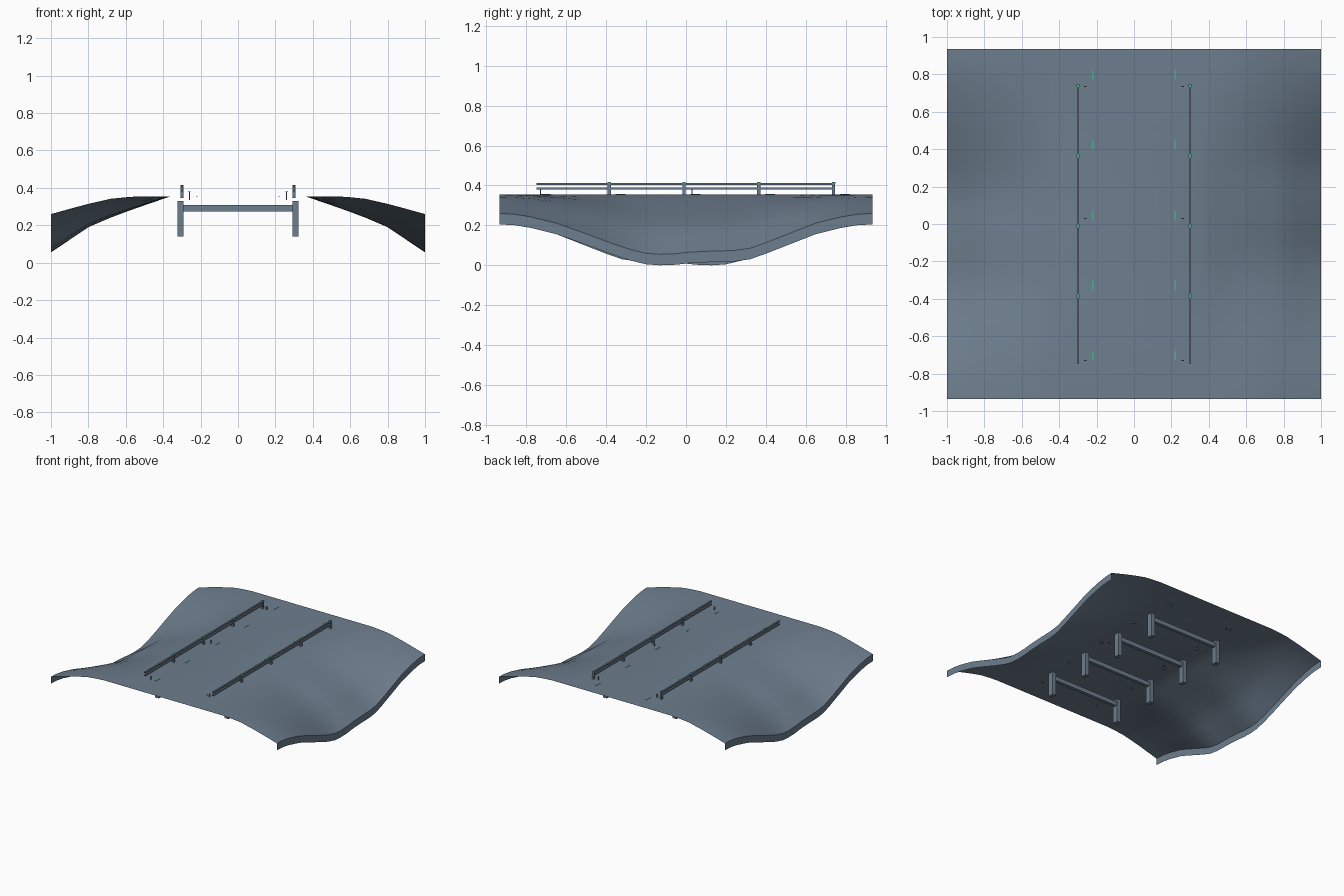
import bpy
import bmesh
from mathutils import Matrix, Vector

cube = bpy.data.objects.get("Cube")
if cube:
    bpy.data.objects.remove(cube, do_unlink=True)


def material(name, rgb):
    mat = bpy.data.materials.new(name)
    mat.use_nodes = True
    mat.diffuse_color = (*rgb, 1)
    mat.node_tree.nodes["Principled BSDF"].inputs["Base Color"].default_value = (*rgb, 1)
    return mat


slate = material("slate grey", (0.155, 0.21, 0.272))
green = material("sea green", (0.07, 0.45, 0.27))


def finish(name, bm, mat):
    mesh = bpy.data.meshes.new(name)
    bm.to_mesh(mesh)
    bm.free()
    obj = bpy.data.objects.new(name, mesh)
    bpy.context.collection.objects.link(obj)
    mesh.materials.append(mat)
    return obj


def add_box(bm, centre, size):
    move = Matrix.Translation(Vector(centre)) @ Matrix.Diagonal((*size, 1))
    bmesh.ops.create_cube(bm, size=1, matrix=move)


def boxes(name, items, mat):
    """One object made of boxes, each repeated on both sides."""
    bm = bmesh.new()
    for (x, y, z), size in items:
        for side in (-1, 1):
            add_box(bm, (side * x, y, z), size)
    return finish(name, bm, mat)


def interpolate(points, t):
    for (a, va), (b, vb) in zip(points, points[1:]):
        if t <= b:
            return va + (vb - va) * (t - a) / (b - a)
    return points[-1][1]


# Ground: end section, middle section and the dip along the outer edge
DECK = 0.355
EDGE = 0.055
END = [(0, DECK), (0.55, DECK), (0.68, 0.342), (0.82, 0.31), (1, 0.26)]
MIDDLE = [(0, DECK), (0.36, DECK), (0.52, 0.3), (0.66, 0.25), (0.8, 0.19), (1, EDGE)]
DIP = [(-0.935, 0.26), (-0.86, 0.256), (-0.78, 0.243), (-0.65, 0.211), (-0.52, 0.165),
       (-0.38, 0.113), (-0.28, 0.079), (-0.2, 0.06), (-0.13, EDGE), (-0.05, 0.058),
       (0.02, 0.066), (0.12, 0.071), (0.24, 0.074), (0.32, 0.085), (0.4, 0.113),
       (0.52, 0.16), (0.65, 0.211), (0.78, 0.243), (0.86, 0.256), (0.935, 0.26)]


def ground_height(x, y):
    along = y if x > 0 else -y
    dip = (0.26 - interpolate(DIP, along)) / (0.26 - EDGE)
    end, middle = interpolate(END, abs(x)), interpolate(MIDDLE, abs(x))
    return end + (middle - end) * dip


half = [0.36, 0.44, 0.53, 0.6, 0.68, 0.74, 0.8, 0.87, 0.94, 1]
columns = [-x for x in reversed(half)] + half
rows = sorted({y for y, _ in DIP} | {-y for y, _ in DIP})

bm = bmesh.new()
grid = [[bm.verts.new((x, y, ground_height(x, y))) for y in rows] for x in columns]
for a, b in zip(grid, grid[1:]):
    for j in range(len(rows) - 1):
        bm.faces.new((a[j], b[j], b[j + 1], a[j + 1])).smooth = True
finish("ground_sheet", bm, slate)

# Skirts hanging from the two outer edges
for name, side in (("left_skirt", 1), ("right_skirt", -1)):
    bm = bmesh.new()
    pairs = []
    for y in rows:
        z = ground_height(side, y)
        pairs.append((bm.verts.new((side, y, z)), bm.verts.new((side, y, z - EDGE))))
    for (a, b), (c, d) in zip(pairs, pairs[1:]):
        face = (b, d, c, a) if side > 0 else (a, c, d, b)
        bm.faces.new(face).smooth = True
    finish(name, bm, slate)

# Support frames under the deck
SPACING = 0.375
frame_rows = [(i - 1.5) * SPACING for i in range(4)]
boxes("support_posts", [((0.308, y, 0.235), (0.032, 0.045, 0.19)) for y in frame_rows], slate)
bm = bmesh.new()
for y in frame_rows:
    add_box(bm, (0, y, 0.292), (0.59, 0.025, 0.034))
finish("cross_beams", bm, slate)

# Railings with capped posts
boxes("rails", [((0.3, -0.004, z), (0.012, 1.49, 0.011)) for z in (0.385, 0.408)], slate)
post_rows = [-0.385 + i * SPACING for i in range(4)]
boxes("rail_posts", [((0.3, y, 0.378), (0.016, 0.016, 0.066)) for y in post_rows], slate)
boxes("post_caps", [((0.3, y, 0.413), (0.017, 0.017, 0.007)) for y in post_rows], green)

# Short thin markers beside the railings
marker_rows = (-0.73, 0.03, 0.735)
boxes("marker_posts", [((0.26, y, 0.357), (0.005, 0.006, 0.044)) for y in marker_rows], slate)
boxes("marker_tops", [((0.26, y, 0.38), (0.012, 0.006, 0.004)) for y in marker_rows], slate)

# Painted lane dashes
dash_rows = [-0.703 + i * SPACING for i in range(5)]
boxes("lane_dashes", [((0.22, y, DECK + 0.001), (0.008, 0.05, 0.003)) for y in dash_rows], green)
